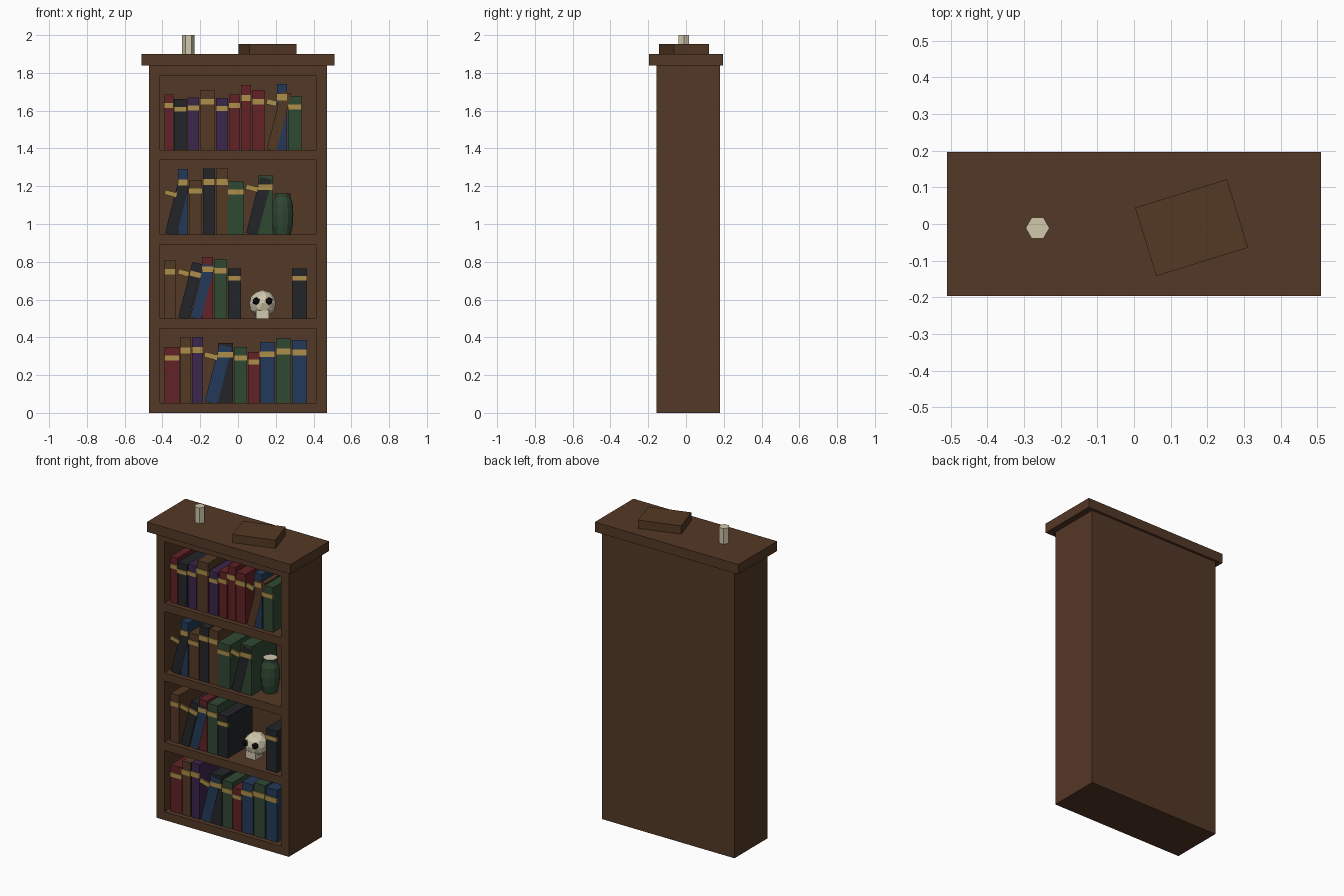
import bpy, bmesh, math
from mathutils import Matrix, Vector

if "Cube" in bpy.data.objects:
    bpy.data.objects.remove(bpy.data.objects["Cube"])


def srgb(r, g, b):
    return tuple(((c / 255 + 0.055) / 1.055) ** 2.4 for c in (r, g, b)) + (1,)


MATS = {}
for name, rgb in {
    "wood brown": (84, 56, 38), "book brown": (84, 56, 36), "book red": (98, 34, 38),
    "book black": (36, 37, 40), "book purple": (60, 38, 76), "book blue": (36, 58, 88),
    "book green": (48, 72, 50), "gold": (172, 142, 74), "bone cream": (208, 200, 172),
    "eye black": (16, 16, 16),
}.items():
    m = bpy.data.materials.new(name)
    m.diffuse_color = srgb(*rgb)
    m.use_nodes = True
    m.node_tree.nodes["Principled BSDF"].inputs["Base Color"].default_value = m.diffuse_color
    MATS[name] = m


def add(name, bm, mat, matrix=Matrix()):
    me = bpy.data.meshes.new(name)
    bm.to_mesh(me)
    bm.free()
    me.materials.append(MATS[mat])
    ob = bpy.data.objects.new(name, me)
    ob.matrix_world = matrix
    bpy.context.collection.objects.link(ob)
    return ob


def box(name, lo, hi, mat, matrix=Matrix()):
    bm = bmesh.new()
    bmesh.ops.create_cube(bm, size=1)
    lo, hi = Vector(lo), Vector(hi)
    for v in bm.verts:
        v.co = (lo + hi) / 2 + v.co * (hi - lo)
    return add(name, bm, mat, matrix)


# Case: sides, back, shelves, overhanging top
FRONT, BACK = -0.156, 0.18
for s, n in ((-1, "left"), (1, "right")):
    a, b = sorted((s * 0.413, s * 0.47))
    box("side_" + n, (a, FRONT, 0), (b, BACK, 1.838), "wood brown")
box("back_panel", (-0.413, 0.15, 0), (0.413, BACK, 1.838), "wood brown")
FLOORS = [0.053, 0.499, 0.945, 1.391]
for i, z in enumerate(FLOORS + [1.838]):
    box(f"shelf_{i}", (-0.413, FRONT, z - 0.053), (0.413, 0.15, z), "wood brown")
box("top_board", (-0.51, -0.196, 1.838), (0.51, 0.196, 1.9), "wood brown")

# Books per shelf, bottom to top: colour, left x, right x, height, leaning (1 = leans right)
BOOKS = [
    [("red", -.389, -.31, .297, 0), ("brown", -.307, -.249, .345, 0), ("purple", -.243, -.185, .35, 0),
     ("blue", -.177, -.109, .31, 1), ("black", -.106, -.026, .318, 0), ("green", -.021, .048, .297, 0),
     ("red", .053, .114, .27, 0), ("blue", .116, .196, .323, 0), ("green", .201, .28, .34, 0),
     ("blue", .286, .365, .334, 0)],
    [("brown", -.389, -.331, .31, 0), ("black", -.317, -.26, .303, 1), ("blue", -.254, -.196, .293, 1),
     ("red", -.19, -.132, .326, 0), ("green", -.127, -.058, .316, 0), ("black", -.053, .016, .266, 0),
     ("black", .286, .365, .266, 0)],
    [("black", -.387, -.325, .27, 1), ("blue", -.317, -.265, .345, 0), ("brown", -.26, -.19, .287, 0),
     ("black", -.185, -.122, .348, 0), ("brown", -.116, -.053, .348, 0), ("green", -.053, .032, .281, 0),
     ("black", .042, .104, .306, 1), ("green", .106, .185, .313, 0)],
    [("red", -.39, -.342, .295, 0), ("black", -.339, -.273, .271, 0), ("purple", -.267, -.206, .279, 0),
     ("brown", -.201, -.125, .319, 0), ("purple", -.116, -.053, .276, 0), ("red", -.048, .011, .295, 0),
     ("red", .016, .069, .345, 0), ("red", .074, .14, .319, 0), ("brown", .152, .204, .315, 1),
     ("blue", .206, .259, .35, 0), ("green", .265, .336, .287, 0)],
]
for row, (z, books) in enumerate(zip(FLOORS, BOOKS)):
    for k, (col, x0, x1, h, lean) in enumerate(books):
        w, x = (x1 - x0) / 2, (x0 + x1) / 2
        turn = Matrix.Rotation(0.25 * lean, 4, "Y")
        y = -0.126 - 0.002 * lean
        box(f"book_{row}_{k}", (-w, y, 0), (w, 0.125, h), "book " + col,
            Matrix.Translation((x, 0, z)) @ turn)
        # Gold spine band; on leaning books it turns about its own centre
        box(f"spine_band_{row}_{k}", (-w - .001, y - .006, -.046 * h), (w + .001, y + .003, .046 * h),
            "gold", Matrix.Translation((x, 0, z + 0.8 * h)) @ turn)

# Book lying on top
box("flat_book", (-0.131, -0.0975, 0), (0.131, 0.0975, 0.053), "book brown",
    Matrix.Translation((0.157, -0.01, 1.9)) @ Matrix.Rotation(0.3, 4, "Z"))

# Six-sided candle
bm = bmesh.new()
bmesh.ops.create_cone(bm, cap_ends=True, segments=6, radius1=0.0325, radius2=0.0325, depth=0.1)
turn = 0 if max(v.co.x for v in bm.verts) > 0.032 else math.pi / 6
add("candle", bm, "bone cream",
    Matrix.Translation((-0.263, -0.011, 1.95)) @ Matrix.Rotation(turn, 4, "Z"))

# Vase: lathed profile with pale mouth
bm = bmesh.new()
prev, N = None, 12
for r, z in ((.043, 0), (.054, .05), (.057, .11), (.053, .165), (.041, .195), (.042, .217)):
    ring = [bm.verts.new((r * math.cos(2 * math.pi * i / N), r * math.sin(2 * math.pi * i / N), z))
            for i in range(N)]
    if prev:
        for i in range(N):
            bm.faces.new((prev[i], prev[(i + 1) % N], ring[(i + 1) % N], ring[i]))
    else:
        bm.faces.new(ring[::-1])
    prev = ring
bm.faces.new(prev).material_index = 1
vase = add("vase", bm, "book green", Matrix.Translation((0.236, -0.01, 0.945)))
vase.data.materials.append(MATS["bone cream"])

# Skull: faceted cranium, jaw, eye sockets
bm = bmesh.new()
bmesh.ops.create_icosphere(bm, subdivisions=2, radius=0.073)
add("skull", bm, "bone cream", Matrix.Translation((0.13, 0, 0.578)))
box("skull_jaw", (0.095, -0.06, 0.5), (0.165, 0.02, 0.545), "bone cream")
for s, n in ((-1, "left"), (1, "right")):
    bm = bmesh.new()
    bmesh.ops.create_icosphere(bm, subdivisions=1, radius=0.021)
    add("eye_socket_" + n, bm, "eye black", Matrix.Translation((0.13 + s * 0.034, -0.06, 0.592)))
